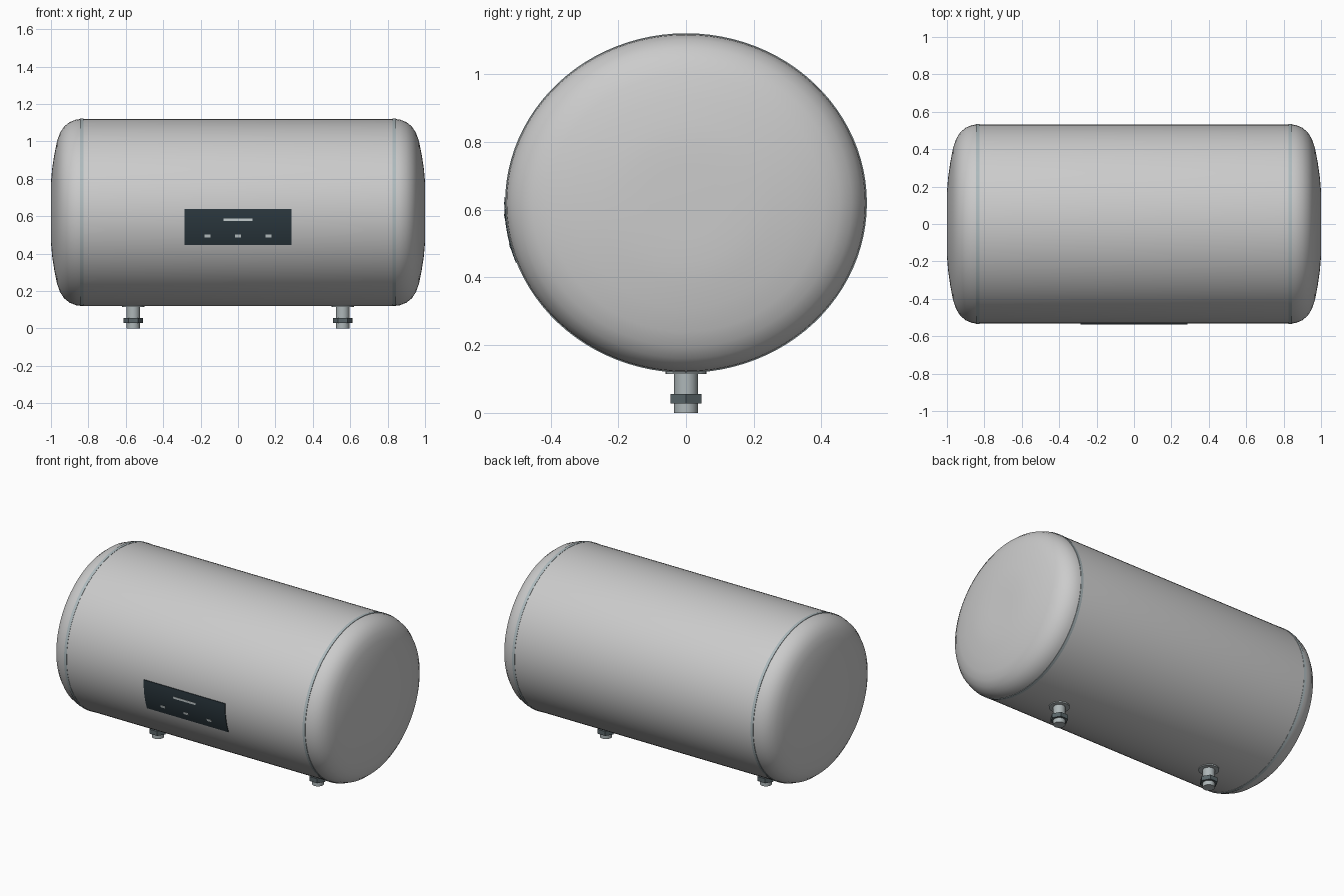
import bpy, bmesh, math

if "Cube" in bpy.data.objects:
    bpy.data.objects.remove(bpy.data.objects["Cube"])

RY, RZ, CZ = 0.533, 0.5, 0.62   # elliptical tank section and its centre height


def material(name, rgb):
    m = bpy.data.materials.new(name)
    m.diffuse_color = (*rgb, 1)
    m.use_nodes = True
    m.node_tree.nodes["Principled BSDF"].inputs["Base Color"].default_value = m.diffuse_color
    return m


SHELL = material("shell_grey", (0.72, 0.74, 0.73))
SEAM = material("seam_grey", (0.42, 0.49, 0.51))
DARK = material("panel_dark", (0.025, 0.04, 0.05))
LIGHT = material("mark_light", (0.6, 0.66, 0.67))
METAL = material("pipe_metal", (0.42, 0.47, 0.48))
NUT = material("nut_dark", (0.1, 0.13, 0.14))


def finish(bm, name, mat):
    bmesh.ops.recalc_face_normals(bm, faces=bm.faces)
    me = bpy.data.meshes.new(name)
    bm.to_mesh(me)
    bm.free()
    ob = bpy.data.objects.new(name, me)
    bpy.context.collection.objects.link(ob)
    me.materials.append(mat)
    bpy.ops.object.select_all(action='DESELECT')
    ob.select_set(True)
    bpy.context.view_layer.objects.active = ob
    bpy.ops.object.shade_smooth_by_angle(angle=math.radians(35))
    return ob


def loft_x(name, profile, mat, closed=False, sides=96):
    """Elliptical rings along x; profile is (x, section scale)."""
    bm = bmesh.new()
    rings = []
    for x, s in profile:
        rings.append([bm.verts.new((x, RY * s * math.cos(a), CZ + RZ * s * math.sin(a)))
                      for a in (2 * math.pi * i / sides for i in range(sides))])
    pairs = list(zip(rings, rings[1:]))
    if closed:
        pairs.append((rings[-1], rings[0]))
    else:
        bm.faces.new(rings[0])
        bm.faces.new(rings[-1])
    for a, b in pairs:
        for i in range(sides):
            j = (i + 1) % sides
            bm.faces.new((a[i], a[j], b[j], b[i]))
    return finish(bm, name, mat)


def curved_plate(name, x0, x1, z0, z1, lift, mat, steps=10):
    """Thin plate that hugs the front of the tank."""
    bm = bmesh.new()
    rows = []
    for i in range(steps + 1):
        z = z0 + (z1 - z0) * i / steps
        y = -RY * math.sqrt(1 - ((z - CZ) / RZ) ** 2)
        rows.append([bm.verts.new(p) for p in
                     ((x0, y - lift, z), (x1, y - lift, z), (x1, y + 0.004, z), (x0, y + 0.004, z))])
    for a, b in zip(rows, rows[1:]):
        for k in range(4):
            n = (k + 1) % 4
            bm.faces.new((a[k], a[n], b[n], b[k]))
    bm.faces.new(rows[0])
    bm.faces.new(rows[-1])
    return finish(bm, name, mat)


def upright(name, x, r, z0, z1, mat, sides=32, turn=0.0):
    bm = bmesh.new()
    bmesh.ops.create_cone(bm, cap_ends=True, segments=sides, radius1=r, radius2=r, depth=z1 - z0)
    ob = finish(bm, name, mat)
    ob.location = (x, 0, (z0 + z1) / 2)
    ob.rotation_euler.z = turn
    return ob


# Tank shell with softly domed ends
half = [(0.83, 1.0), (0.865, 0.993), (0.90, 0.966), (0.93, 0.918), (0.952, 0.85),
        (0.968, 0.76), (0.982, 0.62), (0.993, 0.48), (0.999, 0.35), (1.0, 0.2)]
loft_x("tank_shell", [(-x, s) for x, s in reversed(half)] + half, SHELL)

# Seam bands and pipe connections on both sides
for side, label in ((-1, "left"), (1, "right")):
    c = side * 0.835
    loft_x(label + "_seam_band",
           [(c - 0.009, 0.99), (c - 0.009, 1.003), (c + 0.009, 1.003), (c + 0.009, 0.99)], SEAM, True)
    px = side * 0.56
    upright(label + "_pipe", px, 0.035, 0.0, 0.15, METAL)
    upright(label + "_pipe_nut", px, 0.053, 0.028, 0.056, NUT, 6, math.pi / 6 * 3)
    upright(label + "_pipe_flange", px, 0.06, 0.115, 0.13, METAL)

# Control panel with display bar and three indicators
curved_plate("control_panel", -0.285, 0.285, 0.445, 0.638, 0.004, DARK)
curved_plate("display_bar", -0.078, 0.078, 0.574, 0.587, 0.006, LIGHT, 2)
for i, x in enumerate((-0.162, 0.0, 0.162)):
    curved_plate(f"indicator_{i + 1}", x - 0.016, x + 0.016, 0.486, 0.501, 0.006, LIGHT, 2)
